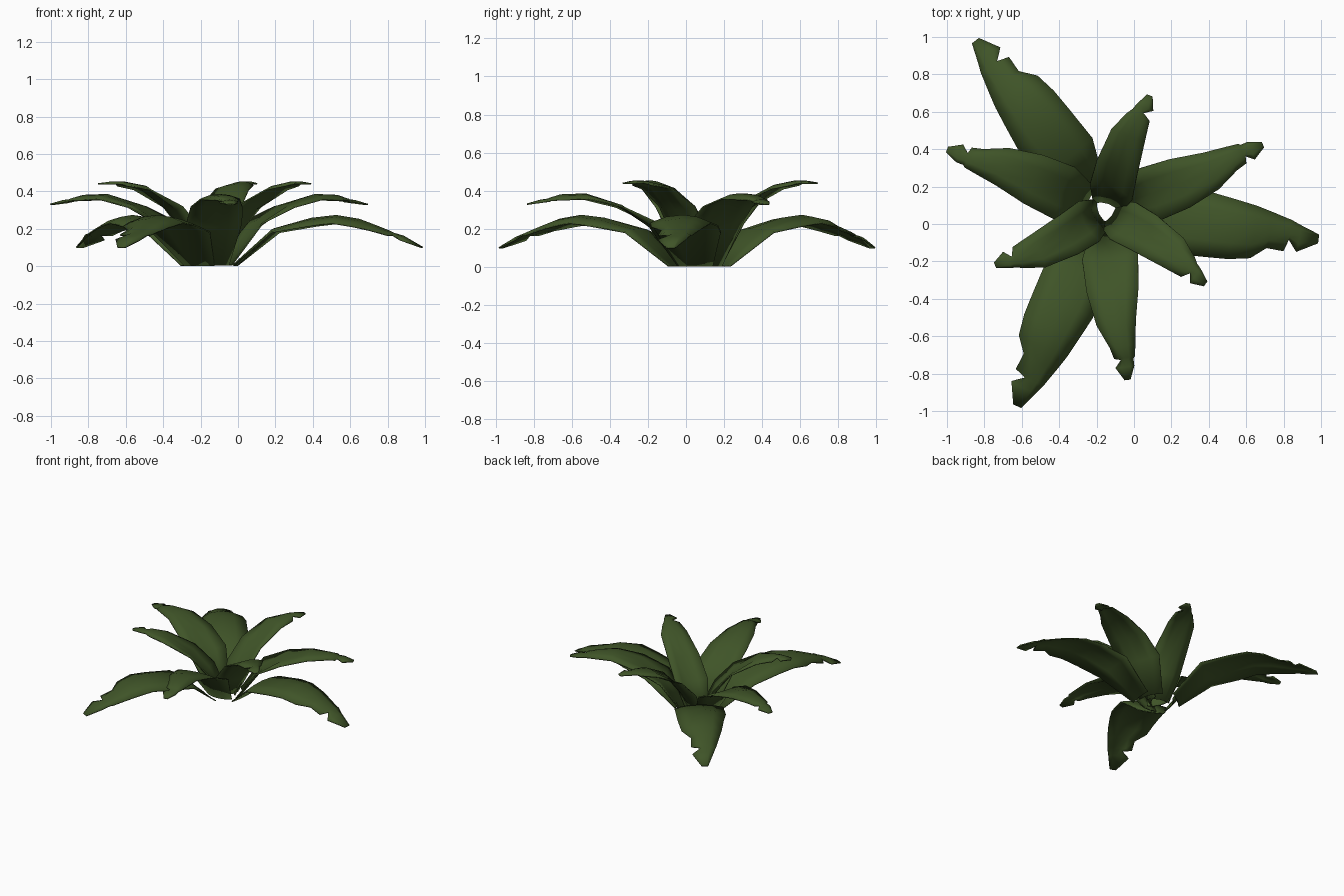
import bpy
import math
from mathutils import Vector

old = bpy.data.objects.get("Cube")
if old:
    bpy.data.objects.remove(old, do_unlink=True)

COLOUR = (0.05, 0.089, 0.021, 1)
green = bpy.data.materials.new("leaf green")
green.use_nodes = True
green.diffuse_color = COLOUR
green.node_tree.nodes["Principled BSDF"].inputs["Base Color"].default_value = COLOUR

CENTRE = Vector((-0.15, 0.07, 0))
ACROSS = (-1, -0.5, 0, 0.5, 1)

# Leaf stations: reach, height, left half-width, right half-width, arch, sideways bow
OUTER = [
    (0.14, 0.0, 0.09, 0.09, -0.01, 0),
    (0.35, 0.19, 0.16, 0.18, 0.02, 0),
    (0.55, 0.235, 0.17, 0.175, 0.04, 0),
    (0.68, 0.25, 0.15, 0.17, 0.04, 0),
    (0.80, 0.23, 0.13, 0.15, 0.04, 0),
    (0.88, 0.205, 0.11, 0.085, 0.03, 0),
    (0.97, 0.175, 0.085, 0.09, 0.02, 0),
    (0.99, 0.17, 0.08, 0.025, 0.01, 0),
    (1.04, 0.15, 0.06, 0.085, 0.02, 0),
    (1.145, 0.10, 0.02, 0.025, 0, 0),
]
MIDDLE = [
    (0.10, 0.0, 0.09, 0.09, -0.03, 0),
    (0.25, 0.22, 0.15, 0.15, -0.03, -0.01),
    (0.42, 0.32, 0.14, 0.14, 0.01, -0.02),
    (0.60, 0.37, 0.11, 0.10, 0.025, -0.03),
    (0.73, 0.365, 0.08, 0.055, 0.025, -0.02),
    (0.79, 0.355, 0.06, 0.05, 0.01, -0.01),
    (0.80, 0.35, 0.05, 0.015, 0.01, -0.01),
    (0.84, 0.345, 0.04, 0.06, 0.01, 0),
    (0.91, 0.33, 0.01, 0.02, 0, 0),
]
INNER = [
    (0.03, 0.0, 0.08, 0.08, -0.03, 0),
    (0.12, 0.17, 0.12, 0.12, -0.04, 0.01),
    (0.24, 0.31, 0.115, 0.115, -0.02, 0.025),
    (0.42, 0.42, 0.095, 0.095, 0.02, 0.03),
    (0.53, 0.44, 0.06, 0.065, 0.02, 0.015),
    (0.56, 0.445, 0.045, 0.015, 0.01, 0.01),
    (0.59, 0.445, 0.035, 0.06, 0.01, 0.01),
    (0.66, 0.44, 0.01, 0.02, 0, 0),
]


def make_leaf(name, stations, degrees):
    """Loft an arched blade along its stations and turn it around the crown."""
    angle = math.radians(degrees)
    out = Vector((math.cos(angle), math.sin(angle), 0))
    side = Vector((-out.y, out.x, 0))
    verts, faces = [], []
    n = len(ACROSS)
    for i, (reach, height, left, right, arch, bow) in enumerate(stations):
        before, after = stations[max(i - 1, 0)], stations[min(i + 1, len(stations) - 1)]
        run, rise = after[0] - before[0], after[1] - before[1]
        normal = (Vector((0, 0, run)) - out * rise).normalized()
        spine = CENTRE + out * reach + Vector((0, 0, height))
        for t in ACROSS:
            width = left if t > 0 else right
            point = spine + side * (bow + t * width) + normal * arch * (0.5 - t * t)
            point.z = point.z if i else 0.005
            verts.append(point)
    for i in range(len(stations) - 1):
        for j in range(n - 1):
            a = i * n + j
            faces.append((a, a + n, a + n + 1, a + 1))
    mesh = bpy.data.meshes.new(name)
    mesh.from_pydata(verts, [], faces)
    mesh.materials.append(green)
    mesh.shade_smooth()
    obj = bpy.data.objects.new(name, mesh)
    bpy.context.collection.objects.link(obj)
    # Thin blade with softly rounded rims
    shell = obj.modifiers.new("thickness", 'SOLIDIFY')
    shell.thickness = 0.008
    shell.offset = 0


# Three rings of three leaves, each with its own headings
RINGS = (
    ("outer", OUTER, (-7.4, 127.6, 245.7)),
    ("middle", MIDDLE, (23.2, 159.2, 277.6)),
    ("inner", INNER, (-35.8, 69.6, 206.6)),
)
for ring, stations, headings in RINGS:
    for k, heading in enumerate(headings):
        make_leaf(f"{ring}_leaf_{k + 1}", stations, heading)
